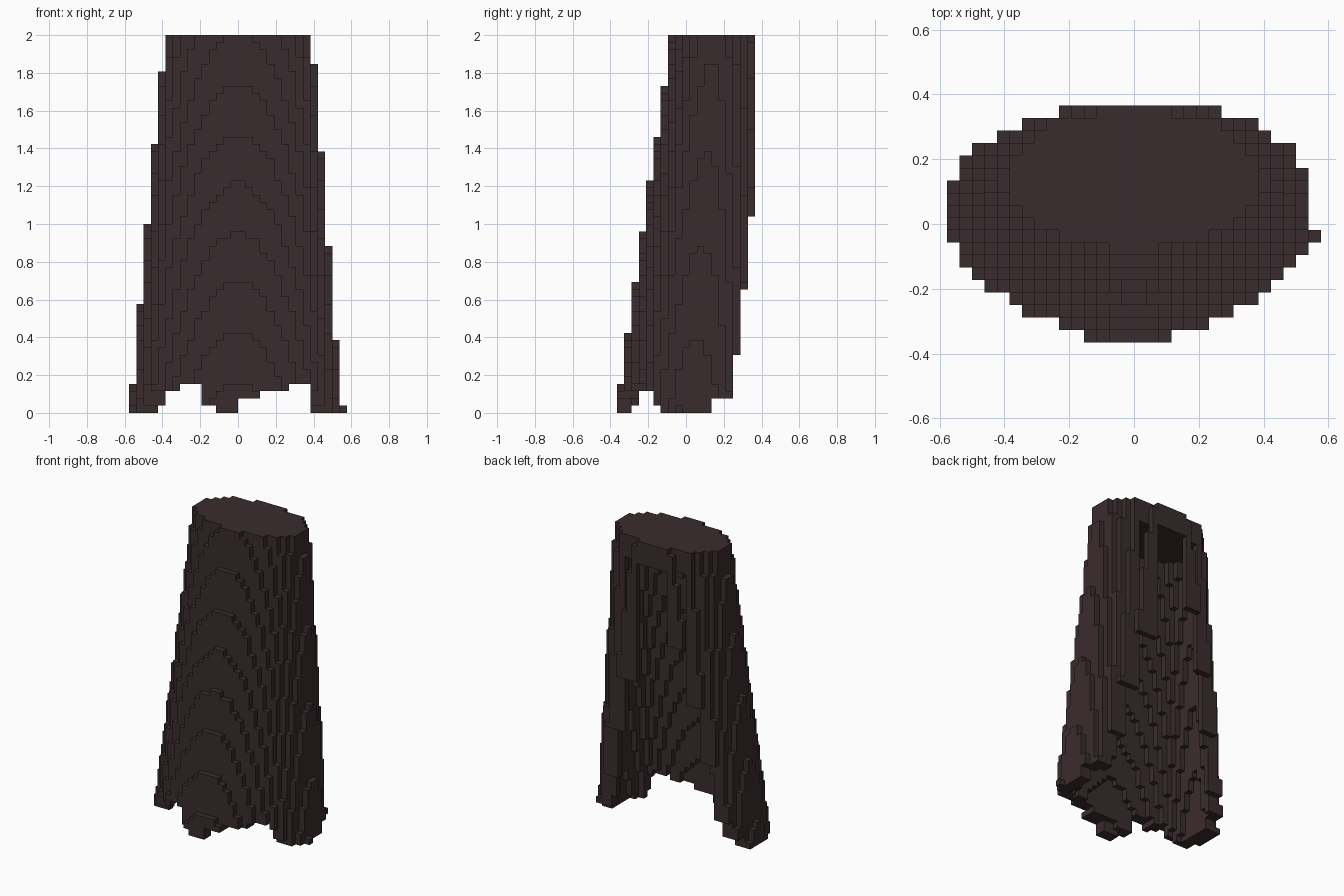
import bpy, bmesh, math
from mathutils import Vector

cube = bpy.data.objects.get("Cube")
if cube:
    bpy.data.objects.remove(cube, do_unlink=True)

V = 2 / 52                     # edge length of one block
NX, NY, NZ = 15, 9, 52         # half width, half depth, height in blocks
WALL = 0.09                    # cloth thickness


def inside(x, y, z, inset=0.0, shift=0.0):
    """True inside the tapering, leaning oval at height z."""
    cy = 0.04 + 0.05 * z + shift
    ry = cy - (-0.37 + 0.146 * z) - inset
    rx = (0.551 - 0.079 * z if x > 0 else 0.571 - 0.091 * z) - inset
    return (x / rx) ** 2 + ((y - cy) / ry) ** 2 <= 1


# Ragged hem: (upper limit, hem height) across the front and along the sides
FRONT_HEM = [(-0.31, 0.12), (-0.2, 0.16), (-0.115, 0.04), (0, 0),
             (0.115, 0.08), (0.27, 0.12), (1, 0.16)]
SIDE_HEM = [(-0.17, 0.12), (-0.135, 0.04), (0.13, 0), (1, 0.08)]


def hem(x, y):
    table, v = (FRONT_HEM, x) if abs(x) < 0.385 and y < -0.1 else (SIDE_HEM, y)
    return next(h for limit, h in table if v < limit)


def solid(x, y, z):
    if not inside(x, y, z) or z < hem(x, y):
        return False
    if y > min(0.35, 0.24 + 0.101 * z - (0.03 if x < 0 else 0)):   # open back
        return False
    if z > 1.846:                                  # closed top
        return True
    return not inside(x, y, z, WALL, 0.022 * z)    # hollow set towards the back


# Fill the block grid
blocks = {(i, k, j)
          for i in range(-NX, NX) for k in range(-NY, NY + 1) for j in range(NZ)
          if solid((i + 0.5) * V, k * V, (j + 0.5) * V)}
blocks.add((NX - 1, -1, 0))                        # small toe on the left hem

# Skin the blocks with their exposed faces only
bm = bmesh.new()
verts = {}


def corner(c):
    key = tuple(round(n * 2) for n in c)
    if key not in verts:
        verts[key] = bm.verts.new(Vector(c) * V)
    return verts[key]


for b in blocks:
    centre = Vector((b[0] + 0.5, b[1], b[2] + 0.5))
    for axis in range(3):
        for sign in (-1, 1):
            n = Vector((0, 0, 0))
            n[axis] = sign
            if tuple(int(b[a] + n[a]) for a in range(3)) in blocks:
                continue
            u, w = Vector((0, 0, 0)), Vector((0, 0, 0))
            u[(axis + 1) % 3] = 0.5
            w[(axis + 2) % 3] = 0.5 * sign
            mid = centre + n * 0.5
            bm.faces.new([corner(mid + p) for p in (-u - w, u - w, u + w, w - u)])

mesh = bpy.data.meshes.new("cape")
bm.to_mesh(mesh)
bm.free()
cape = bpy.data.objects.new("cape", mesh)
bpy.context.collection.objects.link(cape)

# Dark brown cloth
colour = (0.042, 0.025, 0.027, 1)
mat = bpy.data.materials.new("dark_brown_cloth")
mat.use_nodes = True
mat.diffuse_color = colour
mat.node_tree.nodes["Principled BSDF"].inputs["Base Color"].default_value = colour
mesh.materials.append(mat)
